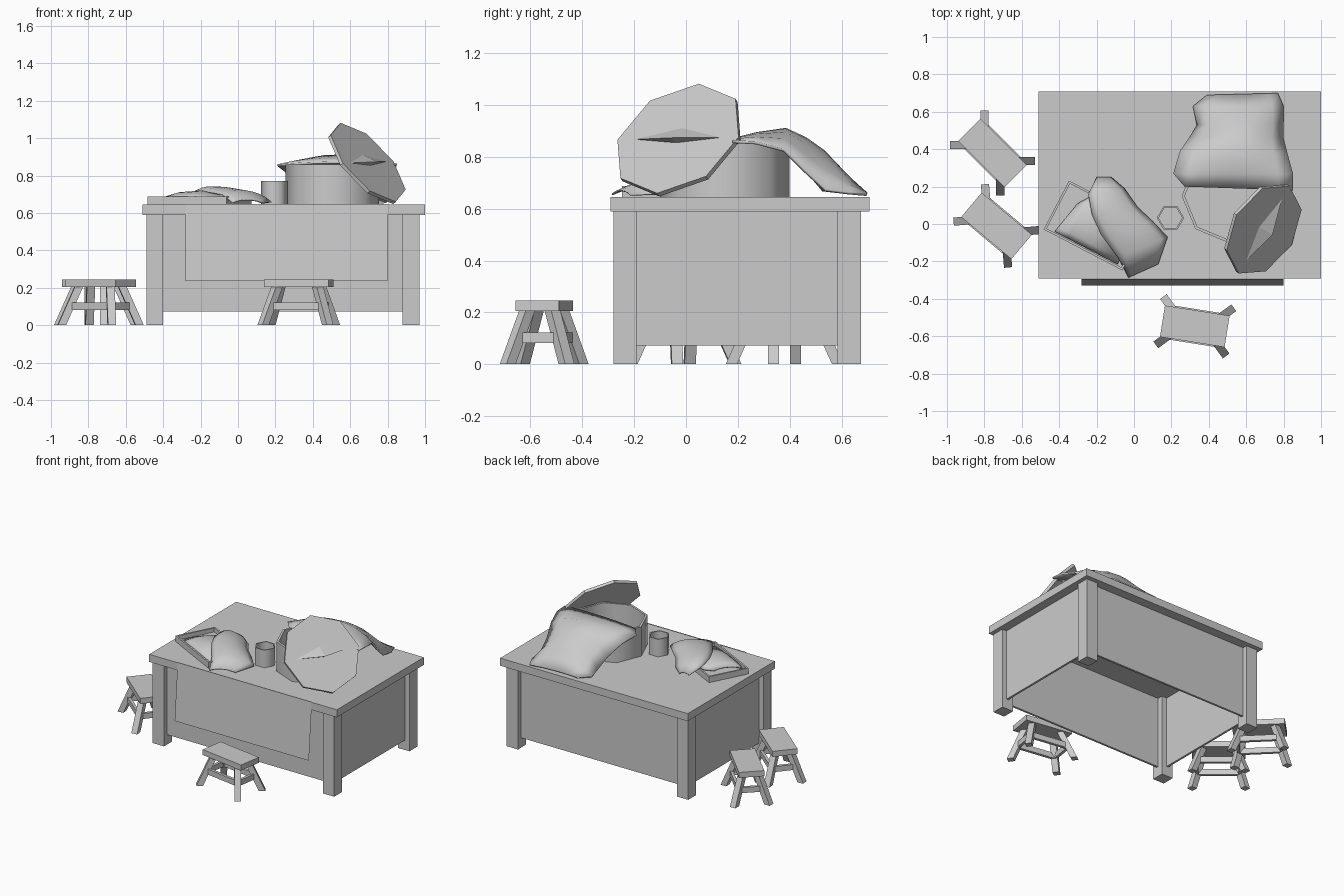
import bpy, bmesh, math
from mathutils import Vector, Matrix

cube = bpy.data.objects.get("Cube")
if cube:
    bpy.data.objects.remove(cube, do_unlink=True)

grey = bpy.data.materials.new("plain_grey")
grey.use_nodes = True
colour = (0.6, 0.6, 0.6, 1)
grey.diffuse_color = colour
grey.node_tree.nodes["Principled BSDF"].inputs["Base Color"].default_value = colour


def finish(bm, name, smooth=None, recalc=True):
    """Turn a bmesh into a named object with the shared material."""
    if recalc:
        bmesh.ops.recalc_face_normals(bm, faces=bm.faces)
    mesh = bpy.data.meshes.new(name)
    bm.to_mesh(mesh)
    bm.free()
    mesh.materials.append(grey)
    obj = bpy.data.objects.new(name, mesh)
    bpy.context.collection.objects.link(obj)
    if smooth:
        bpy.ops.object.select_all(action='DESELECT')
        obj.select_set(True)
        bpy.context.view_layer.objects.active = obj
        bpy.ops.object.shade_smooth_by_angle(angle=math.radians(smooth))
    return obj


def loft(bm, rings, caps=True):
    """Bridge closed rings of points, capping both ends."""
    loops = [[bm.verts.new(p) for p in ring] for ring in rings]
    n = len(loops[0])
    for a, b in zip(loops, loops[1:]):
        for i in range(n):
            j = (i + 1) % n
            bm.faces.new((a[i], a[j], b[j], b[i]))
    if caps:
        bm.faces.new(loops[0][::-1])
        bm.faces.new(loops[-1])


def ring(x, y, z, r, sides, turn=0.0):
    step = 2 * math.pi / sides
    return [Vector((x + r * math.cos(turn + i * step),
                    y + r * math.sin(turn + i * step), z)) for i in range(sides)]


def box(bm, lo, hi, matrix=Matrix()):
    rings = [[matrix @ Vector((x, y, z)) for x, y in
              ((lo[0], lo[1]), (hi[0], lo[1]), (hi[0], hi[1]), (lo[0], hi[1]))]
             for z in (lo[2], hi[2])]
    loft(bm, rings)


def box_object(name, lo, hi):
    bm = bmesh.new()
    box(bm, lo, hi)
    return finish(bm, name)


def vessel(name, x, y, bottom, top, radius, wall, sides):
    """Open straight-sided container."""
    bm = bmesh.new()
    inner = radius - wall
    loft(bm, [ring(x, y, z, r, sides) for r, z in
              ((radius, bottom), (radius, top), (inner, top), (inner, bottom + 0.02))])
    return finish(bm, name, 65)


def drape(name, rows, thickness, columns=8, power=2.4):
    """Cloth from rows of (left point, crown height, right point)."""
    bm = bmesh.new()
    grid = []
    for left, crown, right in rows:
        a, b = Vector(left), Vector(right)
        line = []
        for i in range(columns + 1):
            t = i / columns
            p = a.lerp(b, t)
            p.z += (crown - (a.z + b.z) / 2) * (1 - abs(2 * t - 1) ** power)
            line.append(bm.verts.new(p))
        grid.append(line)
    for a, b in zip(grid, grid[1:]):
        for i in range(columns):
            bm.faces.new((a[i], a[i + 1], b[i + 1], b[i]))
    obj = finish(bm, name, 60, recalc=False)
    mod = obj.modifiers.new("thickness", 'SOLIDIFY')
    mod.thickness = thickness
    mod.offset = -1
    return obj


# Table: slab, corner legs and recessed panels
TOP, UNDER = 0.645, 0.59
box_object("table_top", (-0.51, -0.292, UNDER), (1.0, 0.708, TOP))
X0, X1, Y0, Y1, LEG = -0.49, 0.97, -0.28, 0.675, 0.09
for sx, x in (("right", X0), ("left", X1 - LEG)):
    for sy, y in (("front", Y0), ("back", Y1 - LEG)):
        box_object(f"table_leg_{sy}_{sx}", (x, y, 0), (x + LEG, y + LEG, UNDER))
inset, thin, low = 0.035, 0.015, 0.072
for name, y in (("front", Y0 + inset), ("back", Y1 - inset - thin)):
    box_object(f"table_panel_{name}", (X0 + LEG, y, low), (X1 - LEG, y + thin, UNDER))
for name, x in (("right", X0 + inset), ("left", X1 - inset - thin)):
    box_object(f"table_panel_{name}", (x, Y0 + LEG, low), (x + thin, Y1 - LEG, UNDER))

# Cloth hanging off the front edge
bm = bmesh.new()
bm.faces.new([bm.verts.new(p) for p in (
    (-0.28, -0.328, 0.235), (0.8, -0.328, 0.235), (0.8, -0.294, 0.648), (-0.28, -0.294, 0.648))])
finish(bm, "front_cloth", recalc=False)


# Stools: seat, four splayed legs and four rails
def stool(name, x, y, degrees):
    m = Matrix.Translation((x, y, 0)) @ Matrix.Rotation(math.radians(degrees), 4, 'Z')
    bm = bmesh.new()
    box(bm, (-0.175, -0.085, 0.205), (0.175, 0.085, 0.245), m)
    for sx in (-1, 1):
        for sy in (-1, 1):
            loft(bm, [[m @ p for p in ring(sx * px, sy * py, z, 0.031, 4)]
                      for px, py, z in ((0.175, 0.115, 0), (0.11, 0.05, 0.206))])
    for s in (-1, 1):
        box(bm, (-0.14, s * 0.082 - 0.01, 0.082), (0.14, s * 0.082 + 0.01, 0.122), m)
        box(bm, (s * 0.142 - 0.01, -0.08, 0.082), (s * 0.142 + 0.01, 0.08, 0.122), m)
    finish(bm, name)


stool("stool_front", 0.325, -0.547, -9)
stool("stool_side_back", -0.757, 0.38, -45)
stool("stool_side_front", -0.735, -0.01, -40)

# Pot and cup
vessel("pot", 0.505, 0.15, TOP, 0.86, 0.25, 0.016, 8)
vessel("cup", 0.195, 0.033, TOP, 0.772, 0.073, 0.01, 6)

# Lid leaning on the pot, with a tapered handle
centre = Vector((0.696, -0.031, 0.871))
up = Vector((-0.147, 0.08, 0.21)).normalized()
side = Vector((0.134, 0.231, 0.005)).normalized()
normal = side.cross(up).normalized()
bm = bmesh.new()
rim = [centre + 0.27 * (up * math.cos(a) + side * math.sin(a))
       for a in (i * math.pi / 4 for i in range(8))]
loft(bm, [[p - normal * 0.02 for p in rim], rim])
finish(bm, "lid")

bm = bmesh.new()
tips = [bm.verts.new(centre + side * s) for s in (-0.19, 0.19)]
mid = [bm.verts.new(centre + up * u + normal * n)
       for u, n in ((0.05, 0.001), (-0.03, 0.042), (-0.022, 0.001))]
for tip in tips:
    for i in range(3):
        bm.faces.new((tip, mid[i], mid[(i + 1) % 3]))
finish(bm, "lid_handle")

# Cloth draped over the back of the pot down to the table
drape("pot_cloth", [
    ((0.27, 0.20, 0.865), 0.875, (0.85, 0.18, 0.865)),
    ((0.21, 0.27, 0.86), 0.895, (0.85, 0.27, 0.86)),
    ((0.245, 0.39, 0.83), 0.912, (0.82, 0.38, 0.83)),
    ((0.30, 0.47, 0.75), 0.875, (0.80, 0.46, 0.75)),
    ((0.335, 0.53, 0.675), 0.825, (0.80, 0.54, 0.675)),
    ((0.315, 0.63, 0.665), 0.725, (0.80, 0.63, 0.665)),
    ((0.39, 0.69, 0.66), 0.665, (0.77, 0.70, 0.66)),
], 0.012)

# Tray with a raised rim
place = Matrix.Translation((-0.205, -0.008, 0)) @ Matrix.Rotation(math.radians(-27.5), 4, 'Z')


def slab(hx, hy, z):
    return [place @ Vector((sx * hx, sy * hy, z)) for sx, sy in ((-1, -1), (1, -1), (1, 1), (-1, 1))]


bm = bmesh.new()
loft(bm, [slab(0.237, 0.147, TOP), slab(0.237, 0.147, 0.688),
          slab(0.225, 0.135, 0.688), slab(0.225, 0.135, 0.658)])
finish(bm, "tray")

# Loaf in the tray
loaf = [((-0.18, -0.13, 0.672), 0.69, (-0.14, 0.06, 0.672)),
        ((-0.10, -0.13, 0.685), 0.712, (-0.10, 0.12, 0.68)),
        ((0.02, -0.13, 0.685), 0.72, (0.02, 0.13, 0.68)),
        ((0.20, -0.13, 0.67), 0.69, (0.20, 0.13, 0.67))]
drape("loaf", [(place @ Vector(b), z, place @ Vector(a)) for a, z, b in loaf], 0.01)

# Cloth over the tray
drape("tray_cloth", [
    ((-0.03, -0.287, 0.657), 0.672, (0.13, -0.215, 0.655)),
    ((-0.085, -0.18, 0.70), 0.72, (0.18, -0.07, 0.66)),
    ((-0.18, -0.05, 0.718), 0.735, (0.10, 0.015, 0.67)),
    ((-0.225, 0.05, 0.72), 0.737, (0.02, 0.09, 0.67)),
    ((-0.245, 0.16, 0.71), 0.725, (-0.05, 0.19, 0.66)),
    ((-0.20, 0.25, 0.665), 0.675, (-0.12, 0.25, 0.658)),
], 0.006)
